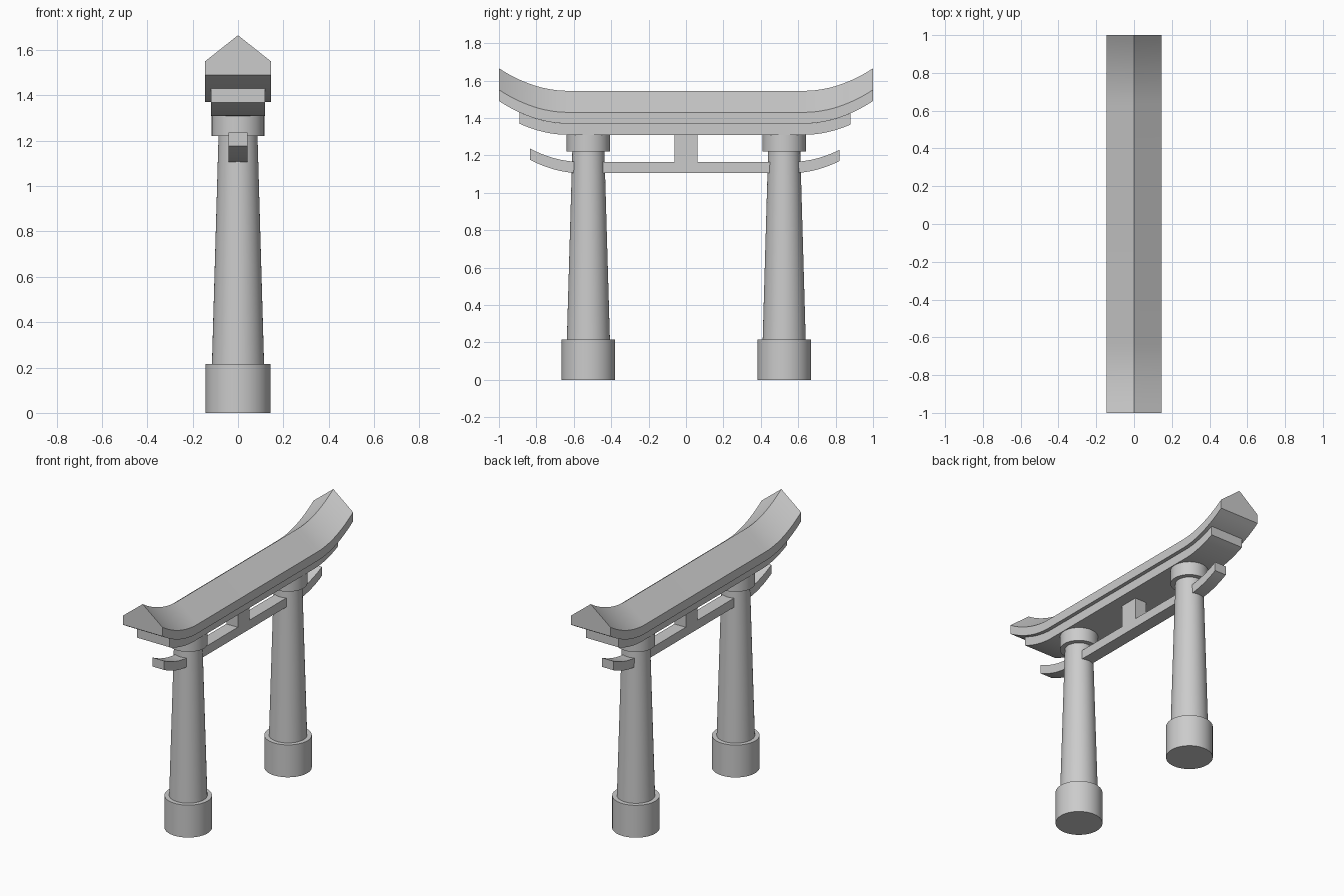
import bpy, bmesh, math

if "Cube" in bpy.data.objects:
    bpy.data.objects.remove(bpy.data.objects["Cube"])

stone = bpy.data.materials.new("grey stone")
stone.diffuse_color = (0.6, 0.6, 0.6, 1)
stone.use_nodes = True
stone.node_tree.nodes["Principled BSDF"].inputs["Base Color"].default_value = stone.diffuse_color


def finish(name, bm):
    bmesh.ops.recalc_face_normals(bm, faces=bm.faces)
    mesh = bpy.data.meshes.new(name)
    bm.to_mesh(mesh)
    bm.free()
    mesh.materials.append(stone)
    ob = bpy.data.objects.new(name, mesh)
    bpy.context.collection.objects.link(ob)
    bpy.context.view_layer.objects.active = ob
    ob.select_set(True)
    bpy.ops.object.shade_smooth_by_angle(angle=math.radians(30))
    ob.select_set(False)
    return ob


def swept_beam(name, section, y_min, y_max, bend, curve, steps=12):
    """Extrude an (x, z) section along y, lifting it by curve*(d^2) past the bend."""
    ys = [y_min + (-bend - y_min) * i / steps for i in range(steps + 1)]
    ys += [bend + (y_max - bend) * i / steps for i in range(steps + 1)]
    bm = bmesh.new()
    rings = []
    for y in ys:
        lift = curve * max(0, abs(y) - bend) ** 2
        rings.append([bm.verts.new((x, y, z + lift)) for x, z in section])
    n = len(section)
    for a, b in zip(rings, rings[1:]):
        for i in range(n):
            j = (i + 1) % n
            bm.faces.new((a[i], a[j], b[j], b[i]))
    bm.faces.new(rings[0])
    bm.faces.new(rings[-1])
    return finish(name, bm)


def box_section(half, low, high):
    return [(-half, low), (half, low), (half, high), (-half, high)]


def drum(name, y, low, high, r_low, r_high):
    bm = bmesh.new()
    bmesh.ops.create_cone(bm, cap_ends=True, segments=48, radius1=r_low,
                          radius2=r_high, depth=high - low)
    bmesh.ops.translate(bm, verts=bm.verts, vec=(0, y, (low + high) / 2))
    return finish(name, bm)


# Pillars with footing and capital
for side, y in (("front", -0.522), ("back", 0.525)):
    drum(side + "_footing", y, 0, 0.215, 0.143, 0.143)
    drum(side + "_pillar", y, 0.215, 1.22, 0.115, 0.086)
    drum(side + "_capital", y, 1.22, 1.312, 0.116, 0.116)

# Ridged roof beam with upswept ends
roof_section = [(-0.145, 1.37), (0.145, 1.37), (0.145, 1.43),
                (0, 1.545), (-0.145, 1.43)]
swept_beam("roof_beam", roof_section, -1, 1, 0.63, 0.88)

# Secondary lintel following the roof curve
swept_beam("upper_lintel", box_section(0.12, 1.31, 1.37), -0.89, 0.88, 0.63, 0.88)

# Lower tie beam with curled tips
swept_beam("tie_beam", box_section(0.042, 1.105, 1.165), -0.835, 0.82, 0.56, 0.95)

# Central strut
bm = bmesh.new()
bmesh.ops.create_cube(bm, size=1)
for v in bm.verts:
    v.co = (v.co.x * 0.084, v.co.y * 0.125, 1.2375 + v.co.z * 0.145)
finish("central_strut", bm)
